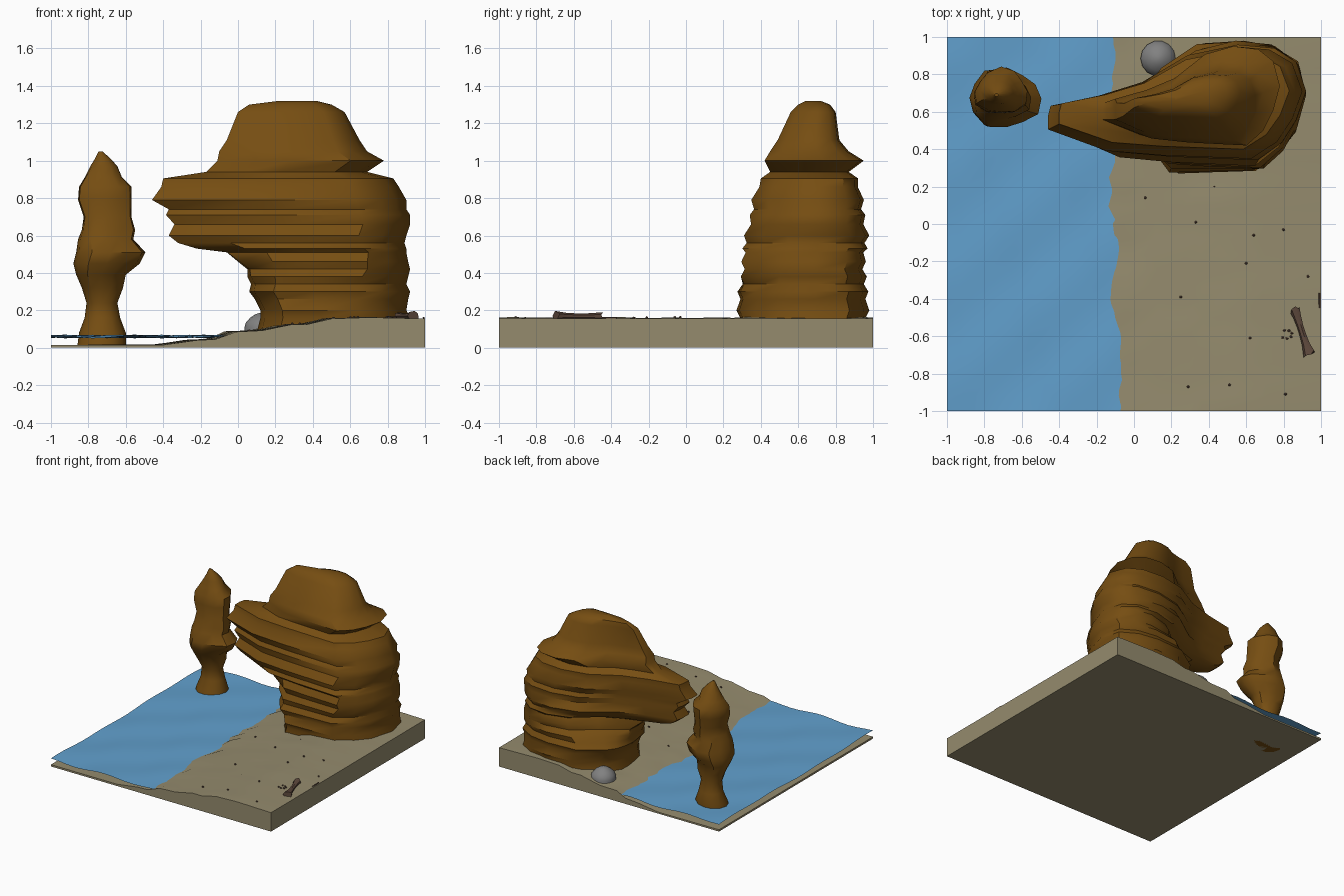
import bpy, bmesh, math, random
from mathutils import Vector

if "Cube" in bpy.data.objects:
    bpy.data.objects.remove(bpy.data.objects["Cube"])

random.seed(4)
TAU = math.tau


def material(name, rgb):
    m = bpy.data.materials.new(name)
    m.diffuse_color = (*rgb, 1)
    m.use_nodes = True
    m.node_tree.nodes["Principled BSDF"].inputs["Base Color"].default_value = m.diffuse_color
    return m


ROCK = material("rock_brown", (0.18, 0.075, 0.006))
SAND = material("sand", (0.30, 0.26, 0.155))
WATER = material("water_blue", (0.12, 0.35, 0.61))
STONE = material("stone_grey", (0.22, 0.22, 0.22))
WOOD = material("driftwood_brown", (0.11, 0.065, 0.045))


def finish(bm, name, mat, angle=None):
    bmesh.ops.recalc_face_normals(bm, faces=bm.faces)
    me = bpy.data.meshes.new(name)
    bm.to_mesh(me)
    bm.free()
    ob = bpy.data.objects.new(name, me)
    bpy.context.collection.objects.link(ob)
    me.materials.append(mat)
    if angle:
        bpy.ops.object.select_all(action='DESELECT')
        ob.select_set(True)
        bpy.context.view_layer.objects.active = ob
        bpy.ops.object.shade_smooth_by_angle(angle=math.radians(angle))
    return ob


def loft(name, rings, mat, angle=None):
    """Skin closed rings in order and cap both ends."""
    bm = bmesh.new()
    vs = [[bm.verts.new(p) for p in r] for r in rings]
    n = len(vs[0])
    for a, b in zip(vs, vs[1:]):
        for i in range(n):
            j = (i + 1) % n
            bm.faces.new((a[i], a[j], b[j], b[i]))
    bm.faces.new(vs[0])
    bm.faces.new(vs[-1])
    return finish(bm, name, mat, angle)


def lerp_table(table, z):
    for a, b in zip(table, table[1:]):
        if z <= b[0]:
            t = max(0, (z - a[0]) / (b[0] - a[0]))
            return [p + (q - p) * t for p, q in zip(a[1:], b[1:])]
    return table[-1][1:]


# Sandy ground: beach profile swept from front to back with a wandering shore
beach = [(-1, .015), (-.4, .015), (-.22, .04), (-.12, .045), (-.01, .085), (.13, .092),
         (.29, .125), (.37, .125), (.5, .155), (.7, .162), (1, .155)]
rows = []
for k in range(25):
    y = -1 + k / 12
    row = [(-1, y, 0)]
    for x, z in beach:
        inner = abs(x) < 1
        dx = (-.05 * (y + 1) / 2 + random.uniform(-.025, .025)) if inner and k else 0
        row.append((x + dx, y, z + (random.uniform(-.003, .003) if inner and k else 0)))
    rows.append(row + [(1, y, 0)])
loft("sandy_ground", rows, SAND, 30)

# Water: gently waving sheet that runs in under the beach
bm = bmesh.new()
bmesh.ops.create_grid(bm, x_segments=14, y_segments=24, size=1)
for v in bm.verts:
    x, y = v.co.x, v.co.y
    v.co.x = -1 + (x + 1) * .52
    v.co.z = .06 + .006 * math.sin(7 * x + 4 * y) + .004 * math.sin(11 * y - 5 * x)
finish(bm, "water_surface", WATER, 40)

# Cliff: two plan outlines (round foot, pointed prow) blended through the height
foot = [(0, .45), (.03, .2), (.15, 0), (.4, .01), (.68, .02), (.83, .15), (.93, .3), (1, .6),
        (.95, .85), (.8, .96), (.6, 1), (.32, .98), (.1, .8), (.04, .7), (.01, .58)]
prow = [(0, .38), (0, .26), (.23, .07), (.45, .03), (.8, 0), (.9, .15), (.96, .35), (1, .6),
        (.96, .85), (.87, .97), (.72, 1), (.55, .92), (.37, .68), (.2, .56), (.01, .47)]
# height, left x, right x
cliff_sides = [(.08, .10, .92), (.16, .12, .92), (.20, .12, .90), (.26, .09, .91), (.30, .06, .92),
               (.34, .07, .90), (.38, .05, .91), (.42, .05, .92), (.46, .0, .91), (.51, -.06, .90),
               (.53, -.22, .90), (.56, -.32, .89), (.60, -.37, .90), (.66, -.34, .92),
               (.71, -.385, .92), (.74, -.37, .90), (.79, -.46, .90), (.86, -.41, .86),
               (.905, -.40, .83), (.94, -.17, .69), (1.0, -.11, .78), (1.05, -.10, .69),
               (1.11, -.06, .65), (1.26, .0, .57), (1.30, .06, .50), (1.32, .22, .42)]
# height, front y, back y
cliff_depth = [(.08, .28, .97), (.25, .28, .97), (.45, .30, .95), (.6, .32, .97), (.7, .35, .95),
               (.8, .36, .94), (.905, .40, .92), (.94, .45, .87), (1.0, .42, .95), (1.05, .45, .87),
               (1.11, .49, .82), (1.26, .56, .80), (1.3, .60, .77), (1.32, .64, .72)]
rings = []
for k, (z, x0, x1) in enumerate(cliff_sides):
    y0, y1 = lerp_table(cliff_depth, z)
    w = .010 * (-1) ** k if z < .9 else 0
    y0, y1 = y0 - w, y1 + w
    t = min(1, max(0, (z - .32) / .21))
    ring = []
    for (fu, fv), (pu, pv) in zip(foot, prow):
        u, v = fu + (pu - fu) * t, fv + (pv - fv) * t
        ring.append((x0 + (x1 - x0) * u, y0 + (y1 - y0) * v, z))
    rings.append(ring)
loft("overhanging_cliff", rings, ROCK, 40)

# Sea stack: height, left x, right x
stack = [(0, -.86, -.60), (.08, -.85, -.60), (.16, -.82, -.63), (.24, -.81, -.645),
         (.32, -.835, -.615), (.39, -.865, -.60), (.45, -.88, -.525), (.51, -.865, -.495),
         (.58, -.855, -.56), (.63, -.835, -.55), (.70, -.825, -.57), (.79, -.855, -.57),
         (.86, -.85, -.57), (.91, -.82, -.62), (.97, -.79, -.645), (1.01, -.765, -.68),
         (1.05, -.745, -.725)]
rings = []
for k, (z, x0, x1) in enumerate(stack):
    cx, r = (x0 + x1) / 2, (x1 - x0) / 2
    cy = .69 + .02 * math.sin(9 * z)
    ring = []
    for i in range(12):
        a = TAU * i / 12
        lump = 1 + (.10 * math.sin(3 * a + 4 * z) if .3 < z < .95 and i % 6 else 0)
        ring.append((cx + r * lump * math.cos(a), cy + .86 * r * lump * math.sin(a), z))
    rings.append(ring)
loft("sea_stack", rings, ROCK, 40)

# Grey boulder behind the cliff
rings = [[(.13 + r * math.cos(TAU * i / 14), .885 + r * math.sin(TAU * i / 14), z) for i in range(14)]
         for z, r in [(.06, .095), (.11, .095), (.135, .088), (.16, .065), (.18, .035), (.187, .01)]]
loft("grey_boulder", rings, STONE, 40)


# Driftwood log and sticks: tapering tubes with ragged ends
def log(name, a, b, radii, sides=7, rag=0.0):
    a, b = Vector(a), Vector(b)
    d = (b - a).normalized()
    side = d.cross(Vector((0, 0, 1))).normalized()
    up = side.cross(d)
    n = len(radii) - 1
    out = []
    for k, r in enumerate(radii):
        c = a.lerp(b, k / n)
        ends = rag if k in (0, n) else 0
        out.append([c + side * r * math.cos(TAU * i / sides) + up * r * .8 * math.sin(TAU * i / sides)
                    + d * random.uniform(-ends, ends) for i in range(sides)])
    loft(name, out, WOOD, 40)


log("driftwood_log", (.86, -.455, .168), (.935, -.69, .17), (.028, .022, .018, .019, .022, .034), rag=.015)
log("driftwood_stick", (.992, -.37, .16), (.993, -.45, .16), (.005, .006, .004), sides=5)

# Small pebbles, and a little arc of fragments beside the log
spots = [(.06, .14), (.33, .01), (.43, .2), (.64, -.06), (.8, -.03), (.6, -.21), (.25, -.39),
         (.93, -.28), (.62, -.61), (.29, -.87), (.51, -.86), (.81, -.91)]
spots += [(.815 + .03 * math.cos(a), -.59 + .022 * math.sin(a)) for a in (.3, 1.1, 1.9, 4.0, 4.8, 5.7)]
bm = bmesh.new()
for x, y in spots:
    z = lerp_table(beach, x)[0]
    vs = bmesh.ops.create_icosphere(bm, subdivisions=1, radius=.009)["verts"]
    for v in vs:
        v.co = Vector((x + v.co.x, y + v.co.y * .8, z + .003 + v.co.z * .8))
finish(bm, "pebbles", WOOD)
